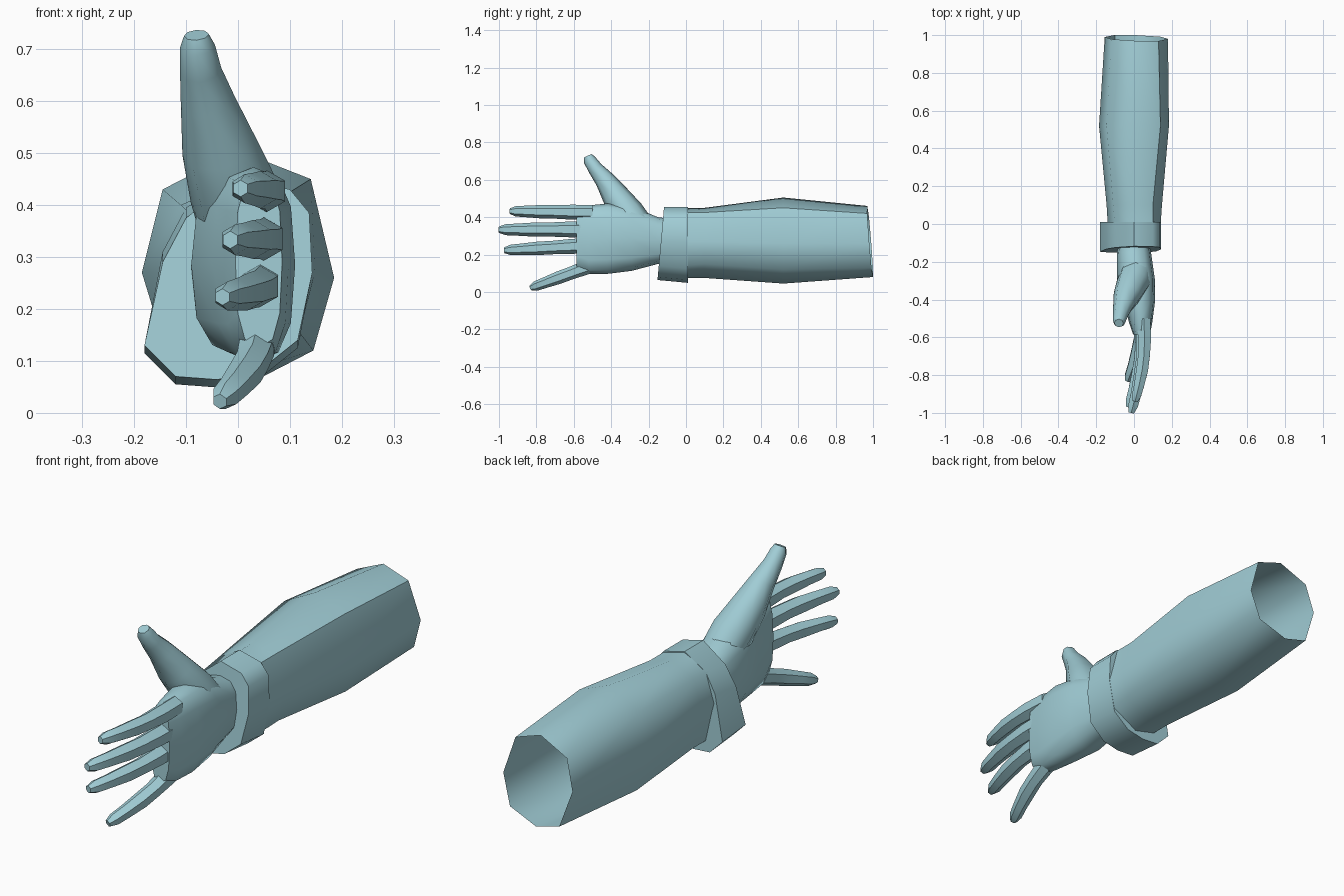
import bpy, bmesh, math
from mathutils import Vector

if "Cube" in bpy.data.objects:
    bpy.data.objects.remove(bpy.data.objects["Cube"])

mat = bpy.data.materials.new("pale_teal")
mat.diffuse_color = (0.36, 0.62, 0.68, 1)
mat.use_nodes = True
mat.node_tree.nodes["Principled BSDF"].inputs["Base Color"].default_value = mat.diffuse_color


def loft(name, rings, cap_start=True, cap_end=True, sharp=50):
    """Skin a list of equal-length point rings."""
    bm = bmesh.new()
    vs = [[bm.verts.new(p) for p in r] for r in rings]
    n = len(vs[0])
    for a, b in zip(vs, vs[1:]):
        for i in range(n):
            j = (i + 1) % n
            bm.faces.new((a[i], a[j], b[j], b[i]))
    if cap_start:
        bm.faces.new(vs[0])
    if cap_end:
        bm.faces.new(vs[-1][::-1])
    bmesh.ops.recalc_face_normals(bm, faces=bm.faces)
    me = bpy.data.meshes.new(name)
    bm.to_mesh(me)
    bm.free()
    me.materials.append(mat)
    for p in me.polygons:
        p.use_smooth = True
    me.set_sharp_from_angle(angle=math.radians(sharp))
    ob = bpy.data.objects.new(name, me)
    bpy.context.collection.objects.link(ob)
    return ob


def tube(name, path, sides=6):
    """Tapered finger: path of (x, y, z, radius)."""
    pts = [Vector(p[:3]) for p in path]
    rings = []
    for i, p in enumerate(pts):
        d = (pts[min(i + 1, len(pts) - 1)] - pts[max(i - 1, 0)]).normalized()
        u = d.cross(Vector((1, 0, 0))).normalized()
        v = u.cross(d)
        rings.append([p + path[i][3] * (u * math.cos(t) + v * math.sin(t))
                      for t in (2 * math.pi * k / sides for k in range(sides))])
    return loft(name, rings)


# Sleeve: open eight-sided tube, (x, z) profiles clockwise from the top
sections = [
    (0.985, [(.01, .46), (.13, .42), (.18, .26), (.14, .13), (.01, .08), (-.10, .11), (-.155, .27), (-.12, .40)]),
    (0.52, [(0, .505), (.14, .45), (.185, .26), (.145, .12), (0, .045), (-.13, .09), (-.185, .27), (-.145, .43)]),
    (0.10, [(0, .45), (.10, .425), (.148, .27), (.122, .15), (0, .075), (-.10, .10), (-.145, .27), (-.11, .40)]),
    (-0.02, [(0, .45), (.10, .425), (.14, .27), (.115, .14), (0, .075), (-.10, .10), (-.138, .27), (-.10, .39)]),
]
rings = []
for y, prof in sections:
    tilt = 0.08 if y > 0.9 else 0
    rings.append([(x, y - tilt * (z - 0.27) - tilt * 0.4 * x, z) for x, z in prof])
loft("sleeve", rings, False, False)

# Cuff: closed band that sags toward the lower palm side
cuff = [(0, .455), (.10, .43), (.137, .385), (.143, .27), (.115, .14), (.04, .08),
        (-.04, .064), (-.12, .07), (-.18, .13), (-.145, .29), (-.10, .375)]
front = [(x, -.152 + .09 * max(0, z - .07), z) for x, z in cuff]
back = [(x, .01, z - (.015 if z < .2 else 0) + (.02 if x < -.09 and z > .28 else 0)) for x, z in cuff]
loft("cuff", [front, back], sharp=45)

# Palm: flattened rings (y, centre x, centre z, half x, half z)
palm = [(-.08, 0, .275, .08, .115), (-.15, 0, .275, .09, .125),
        (-.29, .01, .285, .10, .172), (-.42, .03, .285, .08, .188),
        (-.52, .035, .28, .062, .183), (-.585, .04, .29, .045, .165)]
rings = []
for y, cx, cz, hx, hz in palm:
    ring = []
    for k in range(12):
        t = 2 * math.pi * k / 12
        c, s = math.cos(t), math.sin(t)
        ring.append((cx + hx * math.copysign(abs(c) ** .75, c), y,
                     cz + hz * math.copysign(abs(s) ** .75, s)))
    rings.append(ring)
loft("palm", rings)

# Fingers: base and tip positions, the middle follows a slight curl
fingers = {
    "index_finger": ((.052, -.50, .425), (.005, -.94, .432), 1.0),
    "middle_finger": ((.050, -.50, .335), (-.015, -1.0, .333), 1.05),
    "ring_finger": ((.045, -.50, .25), (-.030, -.97, .223), 1.0),
    "little_finger": ((.040, -.44, .165), (-.035, -.83, .022), .95),
}
profile = [(0, .040), (.25, .040), (.45, .036), (.62, .036), (.80, .031), (.93, .028), (1, .016)]
for name, (a, b, s) in fingers.items():
    a, b = Vector(a), Vector(b)
    path = []
    for t, r in profile:
        p = a.lerp(b, t)
        p.x += .022 * math.sin(math.pi * t)
        path.append((p.x, p.y, p.z, r * s))
    tube(name, path)

# Thumb rising from the palm
tube("thumb", [(.015, -.25, .34, .085), (-.005, -.31, .42, .088), (-.035, -.375, .51, .074),
               (-.058, -.435, .60, .053), (-.072, -.485, .66, .040),
               (-.078, -.515, .705, .034), (-.080, -.525, .727, .024)], 8)
